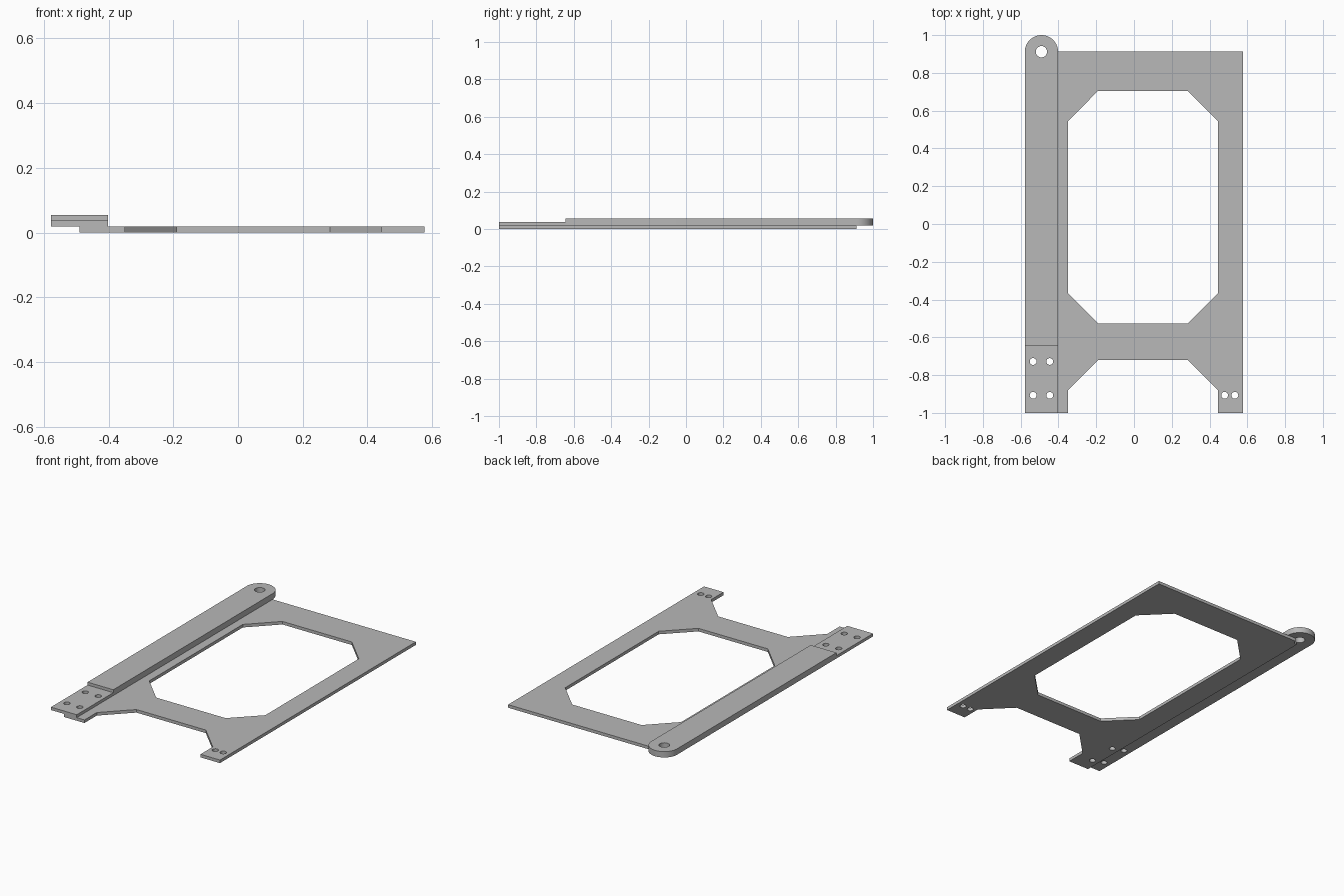
import bpy
from math import sin, cos, pi

if "Cube" in bpy.data.objects:
    bpy.data.objects.remove(bpy.data.objects["Cube"], do_unlink=True)

grey = bpy.data.materials.new("plain grey")
grey.use_nodes = True
grey.diffuse_color = (0.48, 0.48, 0.48, 1)
grey.node_tree.nodes["Principled BSDF"].inputs["Base Color"].default_value = grey.diffuse_color


def arc(centre, radius, start, end, steps):
    """Points along an arc, both ends included."""
    angles = [start + (end - start) * i / steps for i in range(steps + 1)]
    return [(centre[0] + radius * cos(a), centre[1] + radius * sin(a)) for a in angles]


def hole(centre, radius):
    return arc(centre, radius, 0, 2 * pi, 32)[:-1]


def sheet(name, loops, bottom, top):
    """Extrude an outline with holes between two heights."""
    curve = bpy.data.curves.new(name, "CURVE")
    curve.dimensions = "2D"
    curve.fill_mode = "BOTH"
    curve.extrude = (top - bottom) / 2
    for loop in loops:
        spline = curve.splines.new("POLY")
        spline.points.add(len(loop) - 1)
        spline.use_cyclic_u = True
        for point, (x, y) in zip(spline.points, loop):
            point.co = (x, y, 0, 1)
    obj = bpy.data.objects.new(name, curve)
    bpy.context.collection.objects.link(obj)
    obj.location.z = (bottom + top) / 2
    bpy.ops.object.select_all(action="DESELECT")
    obj.select_set(True)
    bpy.context.view_layer.objects.active = obj
    bpy.ops.object.convert(target="MESH")
    obj = bpy.context.object
    # Weld the walls to the caps
    bpy.ops.object.mode_set(mode="EDIT")
    bpy.ops.mesh.select_all(action="SELECT")
    bpy.ops.mesh.remove_doubles(threshold=0.0001)
    bpy.ops.mesh.normals_make_consistent(inside=False)
    bpy.ops.object.mode_set(mode="OBJECT")
    obj.data.materials.clear()
    obj.data.materials.append(grey)
    bpy.ops.object.shade_smooth_by_angle(angle=pi / 6)
    return obj


# Shared dimensions
thick, step, high = 0.019, 0.037, 0.055
left, right, back = -0.49, 0.577, 0.912
in_l, in_r, ch_l, ch_r = -0.349, 0.444, -0.19, 0.284
bar_l, bar_r, bar_front = -0.578, -0.402, -0.643
pivot, pivot_r = (left, back), 0.03
tab_holes = [(x, y) for x in (-0.534, -0.446) for y in (-0.728, -0.907)]

# Frame plate with two feet, corner notched around the pivot hole
outline = [(left, -1), (in_l, -1), (in_l, -0.88), (ch_l, -0.72), (ch_r, -0.72),
           (in_r, -0.88), (in_r, -1), (right, -1), (right, back)]
outline += arc(pivot, pivot_r, 0, -pi / 2, 8)
window = [(in_l, -0.368), (ch_l, -0.527), (ch_r, -0.527), (in_r, -0.368),
          (in_r, 0.545), (ch_r, 0.705), (ch_l, 0.705), (in_l, 0.545)]
foot_holes = [hole((x, -0.907), 0.018) for x in (0.48, 0.534)]
through = [hole(c, 0.018) for c in tab_holes if c[0] > left]
sheet("frame_plate", [outline, window] + foot_holes + through, 0, thick)

# Side bar with a rounded, drilled end
bar = [(bar_l, bar_front), (bar_r, bar_front)] + arc(pivot, 0.088, 0, pi, 32)
sheet("side_bar", [bar, hole(pivot, pivot_r)], thick, high)

# Thinner mounting tab at the front of the bar
tab = [(bar_l, -1), (bar_r, -1), (bar_r, bar_front), (bar_l, bar_front)]
sheet("mounting_tab", [tab] + [hole(c, 0.018) for c in tab_holes], thick, step)
